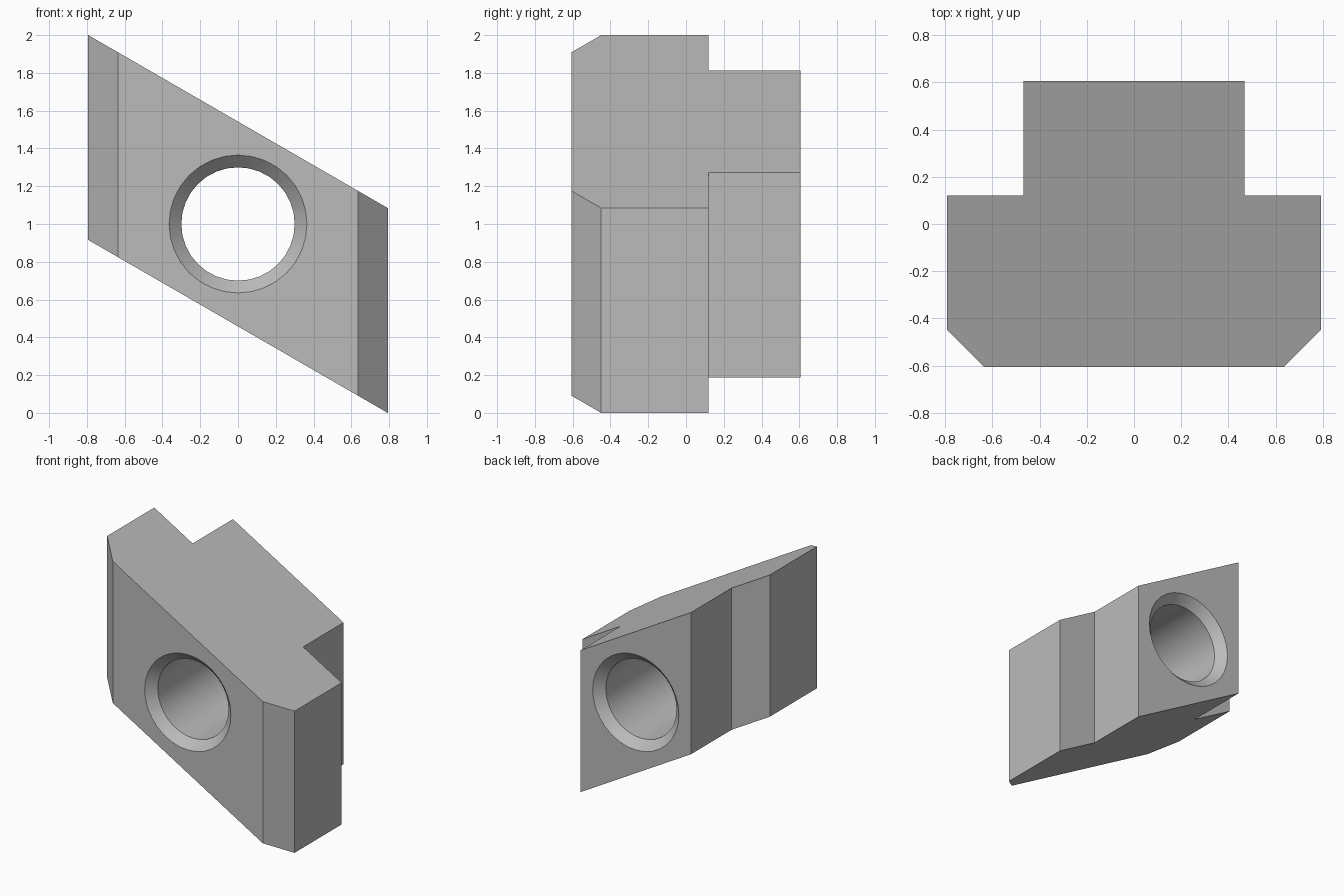
import bpy, bmesh, math

if "Cube" in bpy.data.objects:
    bpy.data.objects.remove(bpy.data.objects["Cube"], do_unlink=True)

HALF_W, NECK_W, HALF_D = 0.793, 0.468, 0.607
STEP_Y, BEVEL = 0.12, 0.158
SLOPE = math.tan(math.radians(30))
HEIGHT = 2 - 2 * HALF_W * SLOPE
HOLE_R, CHAMFER, SIDES = 0.3, 0.065, 32

steel = bpy.data.materials.new("plain grey")
steel.use_nodes = True
grey = (0.5, 0.5, 0.5, 1)
steel.diffuse_color = grey
steel.node_tree.nodes["Principled BSDF"].inputs["Base Color"].default_value = grey


def make_object(name, bm):
    bmesh.ops.recalc_face_normals(bm, faces=bm.faces)
    mesh = bpy.data.meshes.new(name)
    bm.to_mesh(mesh)
    bm.free()
    mesh.materials.append(steel)
    obj = bpy.data.objects.new(name, mesh)
    bpy.context.collection.objects.link(obj)
    return obj


# Slanted T-shaped body: mirrored plan outline, extruded straight up
half = [(HALF_W - BEVEL, -HALF_D), (HALF_W, BEVEL - HALF_D), (HALF_W, STEP_Y),
        (NECK_W, STEP_Y), (NECK_W, HALF_D)]
outline = half + [(-x, y) for x, y in reversed(half)]
bm = bmesh.new()
base = bm.faces.new([bm.verts.new((x, y, (HALF_W - x) * SLOPE)) for x, y in outline])
top = bmesh.ops.extrude_face_region(bm, geom=[base])["geom"]
bmesh.ops.translate(bm, vec=(0, 0, HEIGHT),
                    verts=[v for v in top if isinstance(v, bmesh.types.BMVert)])
body = make_object("slot_nut_body", bm)

# Round bore with a 45 degree countersink at each end
EXTRA = 0.05
stations = [(-HALF_D - EXTRA, HOLE_R + CHAMFER + EXTRA), (CHAMFER - HALF_D, HOLE_R)]
stations += [(-y, r) for y, r in reversed(stations)]
bm = bmesh.new()
rings = []
for y, r in stations:
    angles = [2 * math.pi * i / SIDES for i in range(SIDES)]
    rings.append([bm.verts.new((r * math.cos(a), y, 1 + r * math.sin(a))) for a in angles])
for a, b in zip(rings, rings[1:]):
    for i in range(SIDES):
        j = (i + 1) % SIDES
        bm.faces.new((a[i], a[j], b[j], b[i]))
bm.faces.new(rings[0])
bm.faces.new(rings[-1])
cutter = make_object("bore_cutter", bm)
cutter.hide_render = True

# Cut the bore, then smooth its walls while keeping edges sharp
cut = body.modifiers.new("bore", "BOOLEAN")
cut.operation = "DIFFERENCE"
cut.solver = "EXACT"
cut.object = cutter
bpy.ops.object.select_all(action="DESELECT")
body.select_set(True)
bpy.context.view_layer.objects.active = body
bpy.ops.object.modifier_apply(modifier=cut.name)
bpy.data.objects.remove(cutter, do_unlink=True)
bpy.ops.object.shade_smooth_by_angle(angle=math.radians(30))
